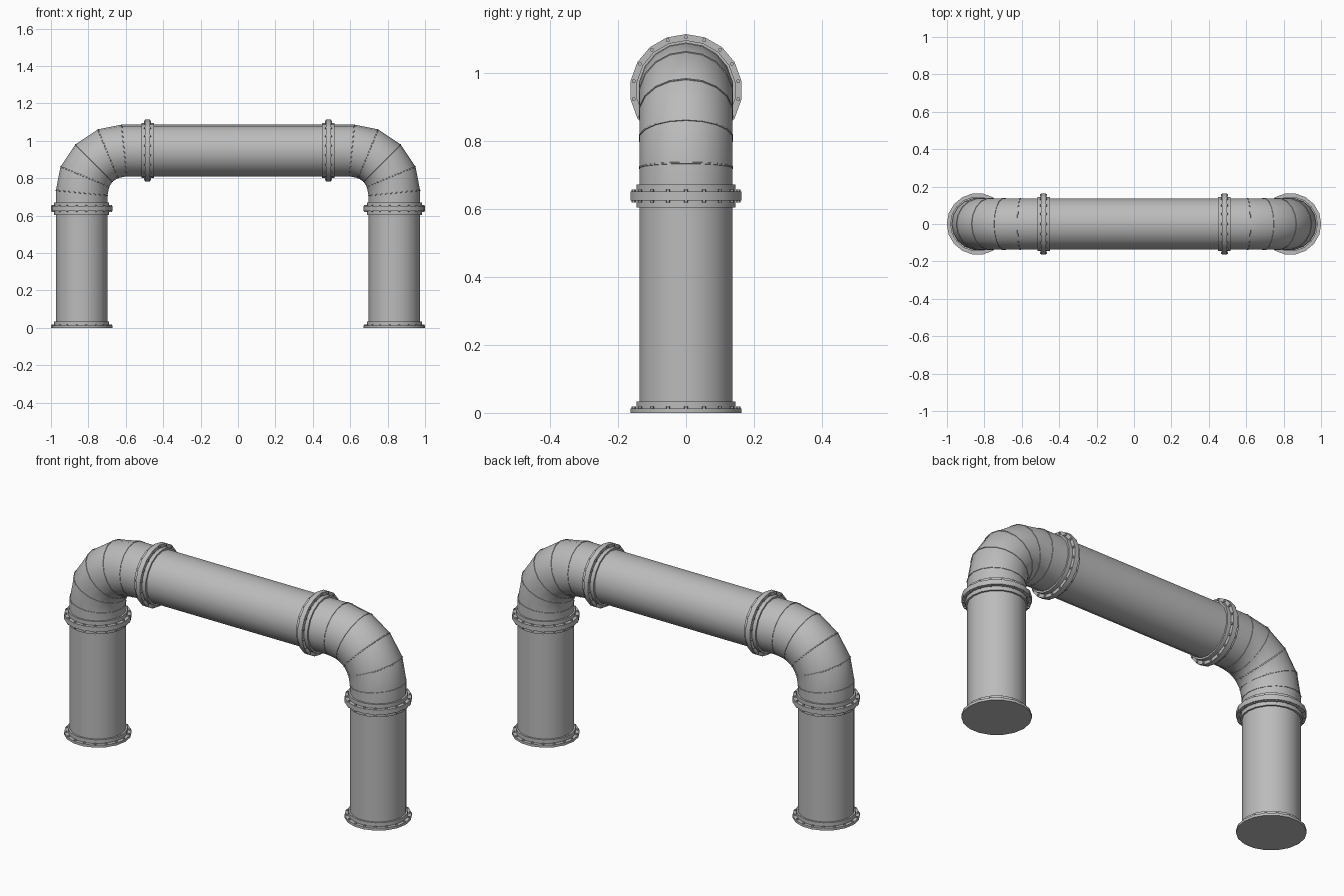
import bpy
import bmesh
from math import sin, cos, pi, radians
from mathutils import Matrix, Vector

if "Cube" in bpy.data.objects:
    bpy.data.objects.remove(bpy.data.objects["Cube"])

SIDES = 18
PIPE_R, COLLAR_R, FLANGE_R, BOLT_R = 0.138, 0.147, 0.165, 0.156
LEG_X, BEAM_Z = 0.836, 0.948      # pipe centre lines
JOINT_Z, JOINT_X = 0.637, 0.483   # flanged joints
BEND_R = 0.227                    # centre line radius of the elbow
UP, DOWN = Vector((0, 0, 1)), Vector((0, 0, -1))

steel = bpy.data.materials.new("grey steel")
steel.use_nodes = True
GREY = (0.5, 0.5, 0.5, 1)
steel.diffuse_color = GREY
steel.node_tree.nodes["Principled BSDF"].inputs["Base Color"].default_value = GREY


def finish(name, bm, angle=30):
    bmesh.ops.recalc_face_normals(bm, faces=bm.faces)
    mesh = bpy.data.meshes.new(name)
    bm.to_mesh(mesh)
    bm.free()
    mesh.materials.append(steel)
    ob = bpy.data.objects.new(name, mesh)
    bpy.context.collection.objects.link(ob)
    bpy.ops.object.select_all(action='DESELECT')
    ob.select_set(True)
    bpy.context.view_layer.objects.active = ob
    bpy.ops.object.shade_smooth_by_angle(angle=radians(angle))
    return ob


def frame(origin, axis):
    """Matrix whose z runs along axis and whose y stays on world y."""
    z = Vector(axis).normalized()
    y = Vector((0, 1, 0))
    x = y.cross(z)
    return Matrix.Translation(origin) @ Matrix((x, y, z)).transposed().to_4x4()


def ring(bm, matrix, radius, height=0.0, stretch=1.0):
    return [bm.verts.new(matrix @ Vector((radius * stretch * cos(2 * pi * i / SIDES),
                                          radius * sin(2 * pi * i / SIDES), height)))
            for i in range(SIDES)]


def skin(bm, rings, capped=True):
    for a, b in zip(rings, rings[1:]):
        for i in range(SIDES):
            j = (i + 1) % SIDES
            bm.faces.new((a[i], a[j], b[j], b[i]))
    if capped:
        bm.faces.new(rings[0])
        bm.faces.new(rings[-1])


def pipe(name, start, end):
    bm = bmesh.new()
    axis = Vector(end) - Vector(start)
    m = frame(start, axis)
    skin(bm, [ring(bm, m, PIPE_R), ring(bm, m, PIPE_R, axis.length)])
    finish(name, bm)


def flange(name, origin, axis):
    # Bolted plate with a stepped collar
    bm = bmesh.new()
    m = frame(origin, axis)
    profile = [(FLANGE_R, 0), (FLANGE_R, 0.013), (COLLAR_R, 0.013),
               (COLLAR_R, 0.034), (PIPE_R - 0.002, 0.034)]
    skin(bm, [ring(bm, m, r, h) for r, h in profile])
    finish(name, bm)
    # Ring of hexagonal bolt heads
    bm = bmesh.new()
    for i in range(SIDES):
        a = 2 * pi * i / SIDES
        place = m @ Matrix.Translation((BOLT_R * cos(a), BOLT_R * sin(a), 0.0155))
        bmesh.ops.create_cone(bm, cap_ends=True, segments=6, radius1=0.006,
                              radius2=0.006, depth=0.007, matrix=place)
    finish(name + "_bolts", bm)


def elbow(side, label):
    # Mitred bend: four straight segments between tilted cuts
    cx, cz = LEG_X - BEND_R, BEAM_Z - BEND_R
    step = pi / 8
    cuts = [(Vector((side * LEG_X, 0, JOINT_Z)), UP, 1.0)]
    for k in range(5):
        a = k * step
        tilt = step / 4 * (1 if k == 0 else -1 if k == 4 else 0)
        stretch = 1 / cos(step / 4 if k in (0, 4) else step / 2)
        point = Vector((side * (cx + BEND_R * cos(a)), 0, cz + BEND_R * sin(a)))
        axis = Vector((-side * sin(a + tilt), 0, cos(a + tilt)))
        cuts.append((point, axis, stretch))
    cuts.append((Vector((side * JOINT_X, 0, BEAM_Z)), Vector((-side, 0, 0)), 1.0))

    bm = bmesh.new()
    skin(bm, [ring(bm, frame(p, d), PIPE_R, 0, s) for p, d, s in cuts])
    finish(label + "_elbow", bm, 35)

    # Thin weld beads along the cuts
    bm = bmesh.new()
    for p, d, s in cuts[1:-1]:
        m = frame(p, d)
        loops = [ring(bm, m, PIPE_R + r, h, s)
                 for r, h in ((-0.001, -0.003), (0.002, -0.002), (0.002, 0.002), (-0.001, 0.003))]
        skin(bm, loops + [loops[0]], capped=False)
    finish(label + "_elbow_welds", bm)


# Horizontal pipe
pipe("crossbeam_pipe", (-JOINT_X, 0, BEAM_Z), (JOINT_X, 0, BEAM_Z))

# Legs, elbows and flanges on both sides
for side, label in ((1, "left"), (-1, "right")):
    pipe(label + "_leg_pipe", (side * LEG_X, 0, 0.002), (side * LEG_X, 0, JOINT_Z))
    elbow(side, label)
    flange(label + "_base_flange", (side * LEG_X, 0, 0), UP)
    flange(label + "_leg_top_flange", (side * LEG_X, 0, JOINT_Z), DOWN)
    flange(label + "_elbow_lower_flange", (side * LEG_X, 0, JOINT_Z), UP)
    flange(label + "_elbow_upper_flange", (side * JOINT_X, 0, BEAM_Z), (side, 0, 0))
    flange(label + "_crossbeam_flange", (side * JOINT_X, 0, BEAM_Z), (-side, 0, 0))
